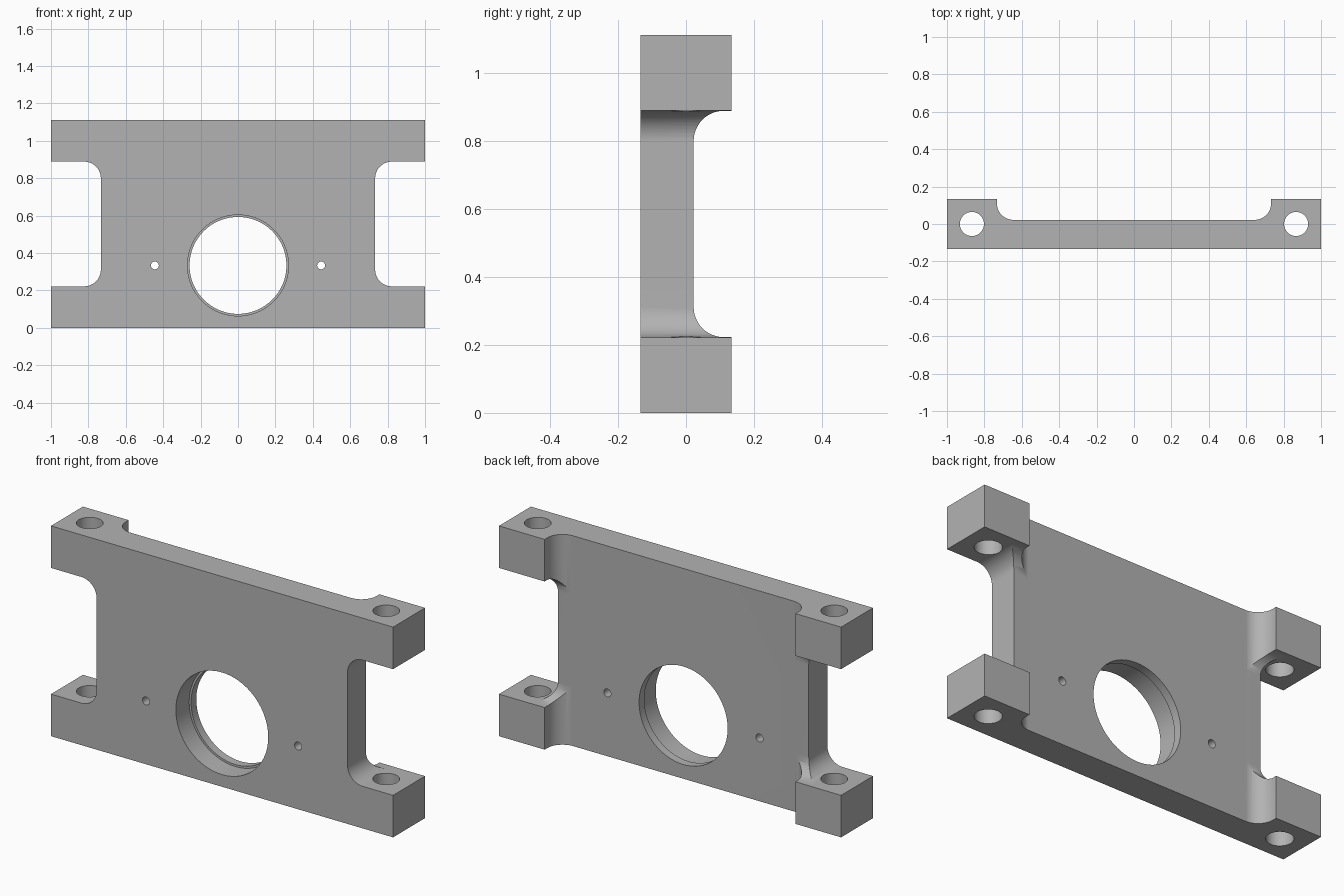
import bpy, bmesh, math
from mathutils import Vector

if "Cube" in bpy.data.objects:
    bpy.data.objects.remove(bpy.data.objects["Cube"], do_unlink=True)

HX, HY, H = 1.0, 0.1333, 1.1111      # half width, half depth, height
LUG, WEB, R = 0.2222, 0.7333, 0.089  # lug height, web half width, fillet radius
BACK = 0.022                         # rear face of the thin web
MID = H / 2


def arc(cx, cy, r, a0, a1, n=12):
    return [(cx + r * math.cos(math.radians(a0 + (a1 - a0) * i / n)),
             cy + r * math.sin(math.radians(a0 + (a1 - a0) * i / n))) for i in range(n + 1)]


def prism(name, pts, to_3d, sweep):
    """Extrude a 2D profile along a sweep vector."""
    bm = bmesh.new()
    face = bm.faces.new([bm.verts.new(to_3d(*p)) for p in pts])
    ext = bmesh.ops.extrude_face_region(bm, geom=[face])
    moved = [g for g in ext["geom"] if isinstance(g, bmesh.types.BMVert)]
    bmesh.ops.translate(bm, verts=moved, vec=Vector(sweep))
    bmesh.ops.recalc_face_normals(bm, faces=bm.faces)
    mesh = bpy.data.meshes.new(name)
    bm.to_mesh(mesh)
    bm.free()
    obj = bpy.data.objects.new(name, mesh)
    bpy.context.collection.objects.link(obj)
    return obj


def circle(cx, cy, r, n):
    return arc(cx, cy, r, 0, 360, n)[:-1]


def cut(target, cutter):
    cutter.hide_render = True
    mod = target.modifiers.new("cut", "BOOLEAN")
    mod.operation, mod.solver, mod.object = "DIFFERENCE", "EXACT", cutter
    bpy.context.view_layer.objects.active = target
    bpy.ops.object.modifier_apply(modifier=mod.name)
    bpy.data.objects.remove(cutter, do_unlink=True)


# H-shaped plate with rounded side notches
notch = ([(HX, LUG)] + arc(WEB + R, LUG + R, R, 270, 180)
         + arc(WEB + R, H - LUG - R, R, 180, 90) + [(HX, H - LUG)])
outline = ([(-HX, 0), (HX, 0)] + notch + [(HX, H), (-HX, H)]
           + [(-x, z) for x, z in reversed(notch)])
plate = prism("bracket_plate", outline, lambda x, z: (x, -HY, z), (0, 2 * HY, 0))


# Rear relief channels with filleted floors, one upright and one crosswise
def channel(half, floor):
    return ([(-half, 0.3)] + arc(-half + R, floor + R, R, 180, 270)
            + arc(half - R, floor + R, R, 270, 360) + [(half, 0.3)])


cut(plate, prism("upright_channel", channel(WEB, BACK),
                 lambda x, y: (x, y, -0.1), (0, 0, H + 0.2)))
cut(plate, prism("cross_channel", channel(MID - LUG - 0.0004, BACK + 0.0004),
                 lambda z, y: (-1.1, y, MID + z), (2.2, 0, 0)))

# Stepped main bore: wider from the front, narrower at the rear
BORE_Z = 0.334
for name, r, y0, depth in (("rear_bore", 0.259, -0.2, 0.4), ("front_bore", 0.27, -0.2, 0.178)):
    cut(plate, prism(name, circle(0, BORE_Z, r, 96),
                     lambda x, z: (x, y0, z), (0, depth, 0)))

# Pin holes beside the bore and bolt holes through the lugs
for side in (-1, 1):
    cut(plate, prism("pin_hole", circle(side * 0.4444, BORE_Z, 0.021, 32),
                     lambda x, z: (x, -0.2, z), (0, 0.4, 0)))
    cut(plate, prism("bolt_hole", circle(side * 0.8667, 0, 0.0645, 48),
                     lambda x, y: (x, y, -0.1), (0, 0, H + 0.2)))

# Finish: one grey metal, smooth fillets, sharp edges
grey = bpy.data.materials.new("grey_metal")
grey.use_nodes = True
colour = (0.45, 0.45, 0.45, 1)
grey.diffuse_color = colour
grey.node_tree.nodes["Principled BSDF"].inputs["Base Color"].default_value = colour
plate.data.materials.clear()
plate.data.materials.append(grey)
for poly in plate.data.polygons:
    poly.material_index = 0

bpy.ops.object.select_all(action="DESELECT")
plate.select_set(True)
bpy.context.view_layer.objects.active = plate
bpy.ops.object.shade_smooth_by_angle(angle=math.radians(30))
weighted = plate.modifiers.new("weighted_normals", "WEIGHTED_NORMAL")
weighted.keep_sharp = True
